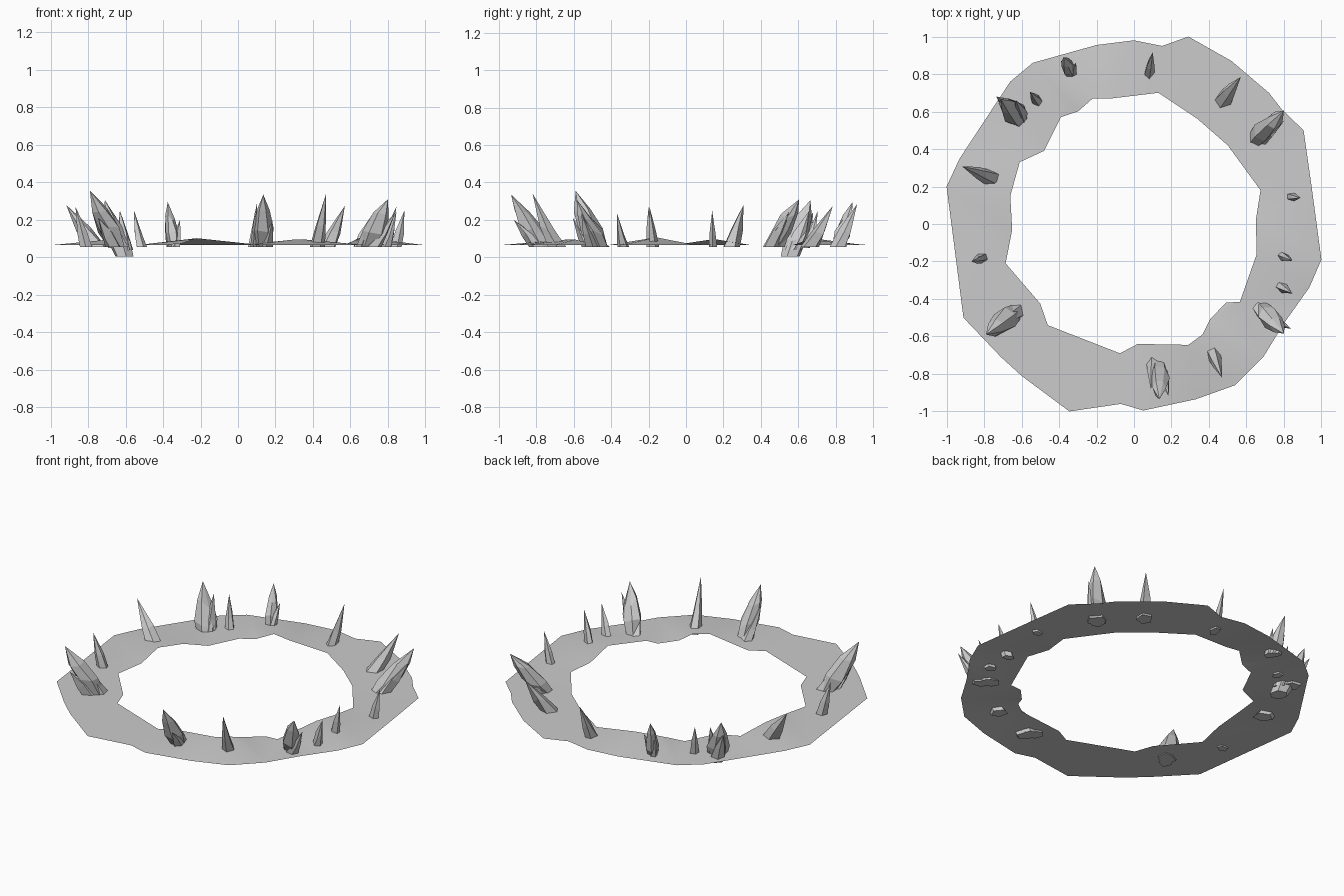
import bpy, bmesh, math, random
from mathutils import Vector

random.seed(4)
Z = 0.065

# Outlines of the flat broken ring
OUTER = [(.29, 1), (.52, .87), (.72, .70), (.79, .61), (.905, .50), (.945, .22), (1, -.19),
         (.935, -.34), (.80, -.53), (.69, -.71), (.54, -.86), (.33, -.935), (.05, -.995),
         (-.07, -.96), (-.345, -1), (-.60, -.81), (-.71, -.71), (-.91, -.50), (-1, .20),
         (-.93, .35), (-.66, .76), (-.54, .86), (-.20, .955), (0, .98), (.15, .95)]
INNER = [(.13, .70), (.34, .56), (.50, .42), (.675, .18), (.65, .02), (.655, -.16),
         (.565, -.415), (.49, -.42), (.405, -.51), (.365, -.59), (.29, -.645), (.02, -.64),
         (-.075, -.69), (-.46, -.54), (-.50, -.425), (-.685, -.21), (-.65, -.03), (-.66, .15),
         (-.61, .33), (-.48, .39), (-.39, .57), (-.30, .60), (-.22, .67), (-.12, .67)]
# Low swells on the inner edge: x, y, height
SWELLS = [(-.19, .67, .04), (.33, -.62, .035), (.655, -.13, .045), (-.66, .12, .035)]


def finish(bm, name):
    mesh = bpy.data.meshes.new(name)
    bm.to_mesh(mesh)
    bm.free()
    ob = bpy.data.objects.new(name, mesh)
    bpy.context.collection.objects.link(ob)
    return ob


def ground_ring():
    bm = bmesh.new()
    edges = []
    for loop in (OUTER, INNER):
        vs = [bm.verts.new((x, y, Z)) for x, y in loop]
        edges += [bm.edges.new((vs[i - 1], vs[i])) for i in range(len(vs))]
    bmesh.ops.triangle_fill(bm, edges=edges, use_beauty=True, normal=(0, 0, 1))
    for v in bm.verts:
        for x, y, h in SWELLS:
            d2 = (v.co.x - x) ** 2 + (v.co.y - y) ** 2
            v.co.z += h * math.exp(-d2 / .012)
    for f in bm.faces:
        f.normal_update()
        if f.normal.z < 0:
            f.normal_flip()
        f.smooth = True
    finish(bm, "ground_ring")


def shard(bm, base, tip, a, b, sides, profile):
    """Faceted spike: level sections slide from base to tip, a along the lean, b across."""
    base, tip = Vector(base), Vector(tip)
    lean = (tip - base).to_2d().normalized()
    side = Vector((-lean.y, lean.x))
    turn = random.uniform(0, 1)
    rings = []
    for t, s in profile:
        c = base.lerp(tip, t)
        ring = []
        for i in range(sides):
            ang = turn + math.tau * i / sides
            k = s * random.uniform(.9, 1.1)
            p = lean * (a * k * math.cos(ang)) + side * (b * k * math.sin(ang))
            dz = random.uniform(-.02, .02) if t > .1 else 0
            ring.append(bm.verts.new((c.x + p.x, c.y + p.y, c.z + dz)))
        rings.append(ring)
    for lo, hi in zip(rings, rings[1:]):
        for i in range(sides):
            bm.faces.new((lo[i - 1], lo[i], hi[i], hi[i - 1]))
    top = bm.verts.new(tip)
    for i in range(sides):
        bm.faces.new((rings[-1][i - 1], rings[-1][i], top))
    bm.faces.new(rings[0][::-1])


SLIM = [(0, 1), (.4, .72)]
FAT = [(0, .8), (.3, 1.05), (.65, .72)]

# Single spikes: base x, y, tip x, y, z, half length, half width
SPIKES = [(-.515, .655, -.555, .705, .25, .035, .03),
          (.083, .81, .10, .915, .285, .045, .028),
          (.475, .66, .57, .785, .275, .055, .045),
          (.84, .145, .888, .14, .25, .032, .024),
          (.79, -.17, .845, -.195, .27, .04, .026),
          (.785, -.335, .845, -.37, .24, .037, .028),
          (.42, -.69, .47, -.82, .34, .055, .04),
          (-.755, .24, -.917, .307, .28, .058, .048),
          (-.81, -.183, -.867, -.2, .27, .037, .028)]
for n, (x, y, tx, ty, tz, a, b) in enumerate(SPIKES):
    bm = bmesh.new()
    shard(bm, (x, y, Z - .01), (tx, ty, tz), a, b, 5, SLIM)
    finish(bm, f"spike_{n + 1}")

# Crystal clusters: each shard is base x, y, z, tip x, y, z, half length, half width
CLUSTERS = [
    [(-.61, .56, .005, -.71, .665, .305, .065, .06), (-.65, .62, .05, -.735, .68, .24, .05, .045),
     (-.60, .57, .04, -.63, .66, .25, .05, .045)],
    [(-.34, .81, .055, -.375, .89, .295, .042, .035), (-.33, .80, .055, -.31, .86, .20, .03, .025),
     (-.355, .83, .055, -.39, .87, .19, .03, .025)],
    [(.66, .46, .055, .80, .605, .31, .065, .055), (.68, .46, .055, .80, .55, .24, .05, .04),
     (.66, .48, .055, .74, .58, .24, .05, .04)],
    [(.69, -.46, .055, .80, -.585, .31, .065, .055), (.72, -.50, .055, .84, -.56, .24, .045, .035),
     (.67, -.45, .055, .72, -.55, .20, .045, .04)],
    [(.135, -.77, .055, .135, -.935, .335, .06, .05), (.10, -.74, .055, .09, -.88, .24, .045, .035),
     (.15, -.79, .055, .185, -.92, .20, .05, .035)],
    [(-.65, -.48, .055, -.79, -.59, .355, .065, .06), (-.66, -.51, .055, -.745, -.605, .21, .05, .04),
     (-.63, -.47, .055, -.73, -.53, .24, .05, .05)]]
for n, shards in enumerate(CLUSTERS):
    bm = bmesh.new()
    for k, s in enumerate(shards):
        shard(bm, s[:3], s[3:6], s[6], s[7], 5 if k else 6, SLIM if k else FAT)
    finish(bm, f"crystal_cluster_{n + 1}")

ground_ring()
